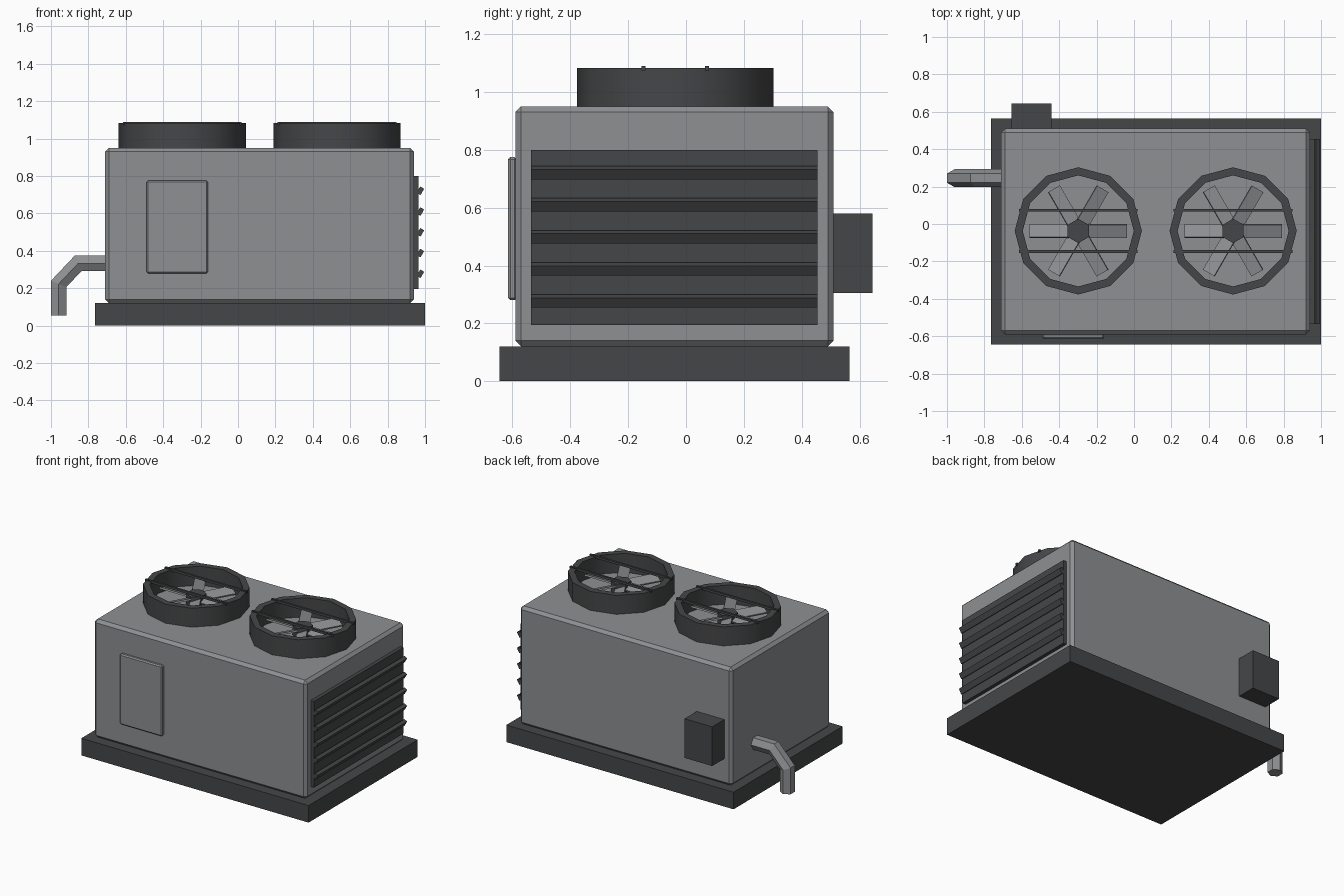
import bpy, bmesh
from math import sin, cos, pi, radians
from mathutils import Vector, Matrix

if "Cube" in bpy.data.objects:
    bpy.data.objects.remove(bpy.data.objects["Cube"])


def material(name, v):
    m = bpy.data.materials.new(name)
    m.diffuse_color = (v, v * 1.03, v * 1.07, 1)
    m.use_nodes = True
    m.node_tree.nodes["Principled BSDF"].inputs["Base Color"].default_value = m.diffuse_color
    return m


LIGHT = material("light_grey", 0.27)
DARK = material("dark_grey", 0.06)


def finish(name, bm, mat):
    bmesh.ops.recalc_face_normals(bm, faces=bm.faces)
    me = bpy.data.meshes.new(name)
    bm.to_mesh(me)
    bm.free()
    me.materials.append(mat)
    ob = bpy.data.objects.new(name, me)
    bpy.context.collection.objects.link(ob)
    return ob


def box(name, lo, hi, mat, bevel=0, rot=None):
    lo, hi = Vector(lo), Vector(hi)
    bm = bmesh.new()
    bmesh.ops.create_cube(bm, size=1, matrix=Matrix.Diagonal((*(hi - lo), 1)))
    if bevel:
        bmesh.ops.bevel(bm, geom=bm.edges[:], offset=bevel, segments=1, affect='EDGES')
    ob = finish(name, bm, mat)
    ob.location = (lo + hi) / 2
    if rot:
        ob.rotation_euler = rot
    return ob


def smooth(ob, angle):
    bpy.ops.object.select_all(action='DESELECT')
    ob.select_set(True)
    bpy.context.view_layer.objects.active = ob
    bpy.ops.object.shade_smooth_by_angle(angle=radians(angle))


def sweep(name, rings, mat, closed=False):
    """Skin a list of point rings; cap the ends unless closed."""
    bm = bmesh.new()
    vs = [[bm.verts.new(p) for p in r] for r in rings]
    n, k = len(vs), len(vs[0])
    for i in range(n if closed else n - 1):
        a, b = vs[i], vs[(i + 1) % n]
        for j in range(k):
            bm.faces.new((a[j], a[(j + 1) % k], b[(j + 1) % k], b[j]))
    if not closed:
        bm.faces.new(vs[0])
        bm.faces.new(vs[-1])
    return finish(name, bm, mat)


# Plinth and cabinet
box("base_plinth", (-0.765, -0.645, 0), (1.0, 0.565, 0.12), DARK)
box("cabinet", (-0.71, -0.59, 0.12), (0.94, 0.51, 0.95), LIGHT, 0.02)

# Front access panel and rear electrical box
box("access_panel", (-0.49, -0.615, 0.28), (-0.16, -0.585, 0.775), LIGHT, 0.008)
box("rear_box", (-0.655, 0.50, 0.305), (-0.44, 0.645, 0.58), DARK)

# Louvred grille on the right side
box("grille_panel", (0.93, -0.535, 0.195), (0.965, 0.455, 0.80), DARK)
for i in range(5):
    z = 0.277 + 0.111 * i
    box(f"louvre_{i}", (0.963, -0.535, z - 0.0195), (0.987, 0.455, z + 0.0195),
        DARK, rot=(0, radians(30), 0))

# Two roof fans: shroud ring, hub, pitched blades, guard bars
CY = -0.037
for side, cx in (("left", -0.298), ("right", 0.53)):
    rings = []
    for i in range(12):
        a = i * pi / 6
        rings.append([(cx + r * cos(a), CY + r * sin(a), z)
                      for r, z in ((0.34, 0.945), (0.34, 1.083), (0.297, 1.083), (0.297, 0.945))])
    smooth(sweep(f"fan_shroud_{side}", rings, DARK, True), 35)
    hub = [[(cx + 0.065 * sin(i * pi / 3), CY + 0.065 * cos(i * pi / 3), z) for i in range(6)]
           for z in (0.955, 1.03)]
    sweep(f"fan_hub_{side}", hub, DARK)
    for i in range(6):
        a = i * pi / 3
        ob = box(f"fan_blade_{side}_{i}", (-0.11, -0.037, -0.006), (0.11, 0.037, 0.006), LIGHT)
        ob.location = (cx + 0.15 * cos(a), CY + 0.15 * sin(a), 1.0)
        ob.rotation_euler = (radians(20), 0, a)
    for i, dy in enumerate((-0.11, 0.11)):
        box(f"fan_guard_{side}_{i}", (cx - 0.318, CY + dy - 0.007, 1.074),
            (cx + 0.318, CY + dy + 0.007, 1.09), DARK)

# Hexagonal drain pipe with mitred bends
path = [Vector((x, 0.245, z)) for x, z in
        ((-0.69, 0.333), (-0.855, 0.333), (-0.959, 0.223), (-0.959, 0.055))]
rings = []
for i, p in enumerate(path):
    d1 = (p - path[i - 1]).normalized() if i else (path[1] - p).normalized()
    d2 = (path[i + 1] - p).normalized() if i < 3 else d1
    t = (d1 + d2).normalized()
    side = Vector((0, 1, 0))
    up = t.cross(side) / t.dot(d1)
    rings.append([p + 0.048 * (cos(k * pi / 3) * side + sin(k * pi / 3) * up) for k in range(6)])
sweep("drain_pipe", rings, LIGHT)
